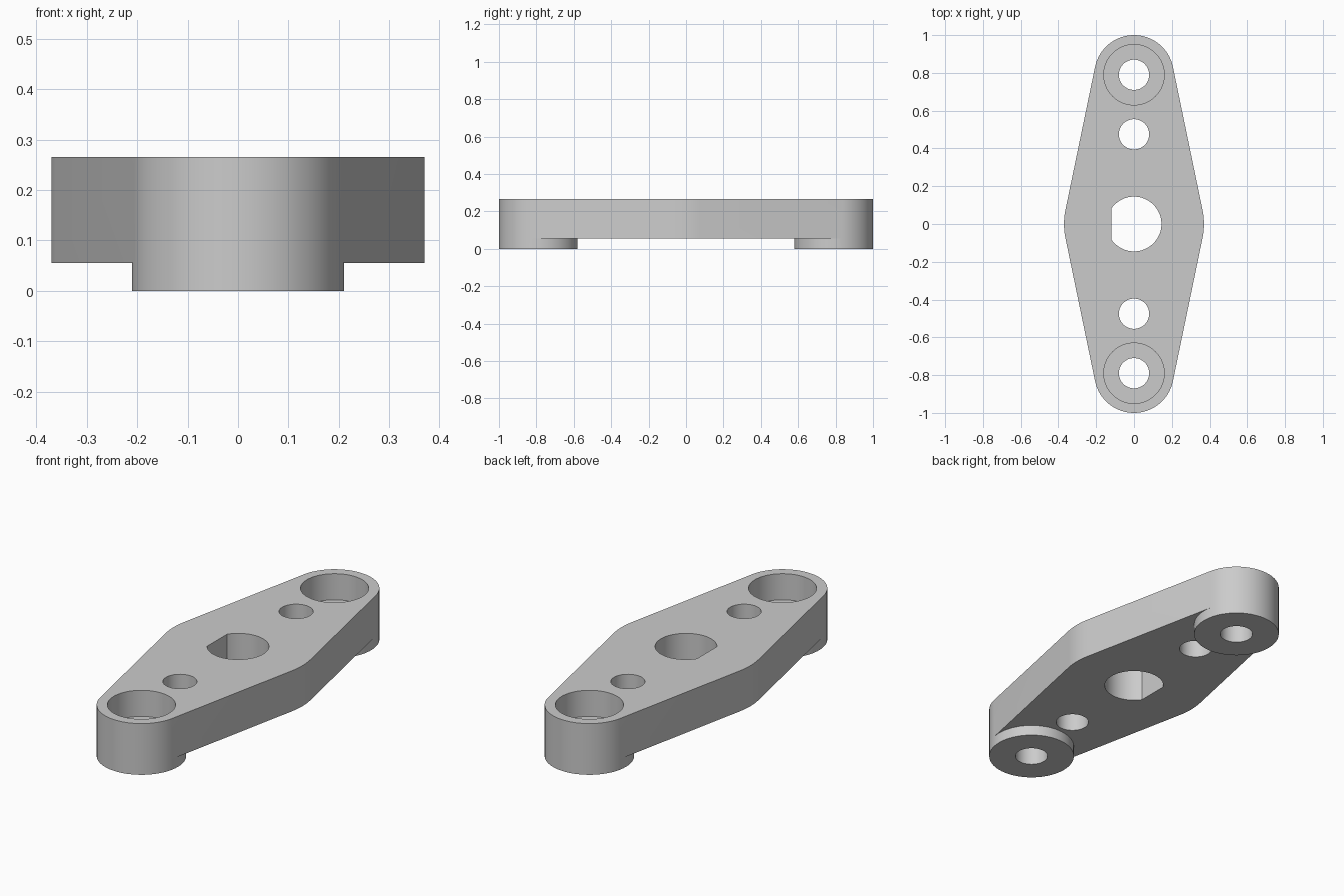
import bpy
import bmesh
from math import asin, cos, sin, pi, radians

cube = bpy.data.objects.get("Cube")
if cube:
    bpy.data.objects.remove(cube, do_unlink=True)

# Main dimensions
END_Y, END_R, MID_R = 0.79, 0.21, 0.37
HOLE_R, BORE_R, INNER_Y = 0.08, 0.16, 0.475
SHAFT_R, FLAT_X = 0.145, 0.12
TOP, FLOOR, UNDER = 0.265, 0.13, 0.055
TILT = asin((MID_R - END_R) / END_Y)

bm = bmesh.new()


def arc(y, r, a, b, n):
    """Points on a circle centred on (0, y), from angle a to angle b."""
    return [(r * cos(a + (b - a) * i / n), y + r * sin(a + (b - a) * i / n))
            for i in range(n + 1)]


def circle(y, r, n=64):
    return arc(y, r, 0, 2 * pi, n)[:-1]


def wall(loop, z0, z1):
    low = [bm.verts.new((x, y, z0)) for x, y in loop]
    high = [bm.verts.new((x, y, z1)) for x, y in loop]
    for i in range(len(loop)):
        j = (i + 1) % len(loop)
        bm.faces.new((low[i], low[j], high[j], high[i]))


def sheet(z, *loops):
    """Flat face bounded by the first loop, with the others as holes."""
    edges = []
    for loop in loops:
        vs = [bm.verts.new((x, y, z)) for x, y in loop]
        edges += [bm.edges.new((vs[i - 1], vs[i])) for i in range(len(vs))]
    bmesh.ops.triangle_fill(bm, edges=edges, use_beauty=True)


# Outline: wide middle arcs joined by tangents to the round ends
right = arc(0, MID_R, -TILT, TILT, 8)
left = arc(0, MID_R, pi - TILT, pi + TILT, 8)
back_outer = arc(END_Y, END_R, TILT, pi - TILT, 32)
front_outer = arc(-END_Y, END_R, pi + TILT, 2 * pi - TILT, 32)
back_inner = arc(END_Y, END_R, TILT, -pi - TILT, 40)
front_inner = arc(-END_Y, END_R, pi + TILT, -TILT, 40)
outline = right + back_outer + left + front_outer
underside = right + back_inner + left + front_inner

# Central shaft hole with one flat side
half = asin((SHAFT_R ** 2 - FLAT_X ** 2) ** 0.5 / SHAFT_R)
shaft = arc(0, SHAFT_R, half - pi, pi - half, 56)
inner_holes = [circle(s * INNER_Y, HOLE_R) for s in (-1, 1)]

# Plate body
sheet(TOP, outline, shaft, *inner_holes,
      *[circle(s * END_Y, BORE_R) for s in (-1, 1)])
sheet(UNDER, underside, shaft, *inner_holes)
wall(outline, UNDER, TOP)
for loop in [shaft] + inner_holes:
    wall(loop, UNDER, TOP)

# Round end bosses with counterbored screw holes
for s, outer, inner in ((1, back_outer, back_inner),
                        (-1, front_outer, front_inner)):
    boss = outer[:-1] + inner[:0:-1]
    hole, bore = circle(s * END_Y, HOLE_R), circle(s * END_Y, BORE_R)
    wall(boss, 0, UNDER)
    sheet(0, boss, hole)
    wall(hole, 0, FLOOR)
    sheet(FLOOR, bore, hole)
    wall(bore, FLOOR, TOP)

bmesh.ops.remove_doubles(bm, verts=bm.verts, dist=0.0001)
bmesh.ops.recalc_face_normals(bm, faces=bm.faces)
bmesh.ops.dissolve_limit(bm, angle_limit=radians(0.5), verts=bm.verts, edges=bm.edges)
bmesh.ops.triangulate(bm, faces=[f for f in bm.faces if len(f.verts) > 4])

mesh = bpy.data.meshes.new("mounting_plate")
bm.to_mesh(mesh)
bm.free()
plate = bpy.data.objects.new("mounting_plate", mesh)
bpy.context.collection.objects.link(plate)

# Plain grey finish
grey = bpy.data.materials.new("light_grey")
grey.use_nodes = True
colour = (0.6, 0.6, 0.6, 1)
grey.diffuse_color = colour
grey.node_tree.nodes["Principled BSDF"].inputs["Base Color"].default_value = colour
mesh.materials.append(grey)

bpy.ops.object.select_all(action='DESELECT')
plate.select_set(True)
bpy.context.view_layer.objects.active = plate
bpy.ops.object.shade_smooth_by_angle(angle=radians(30))
